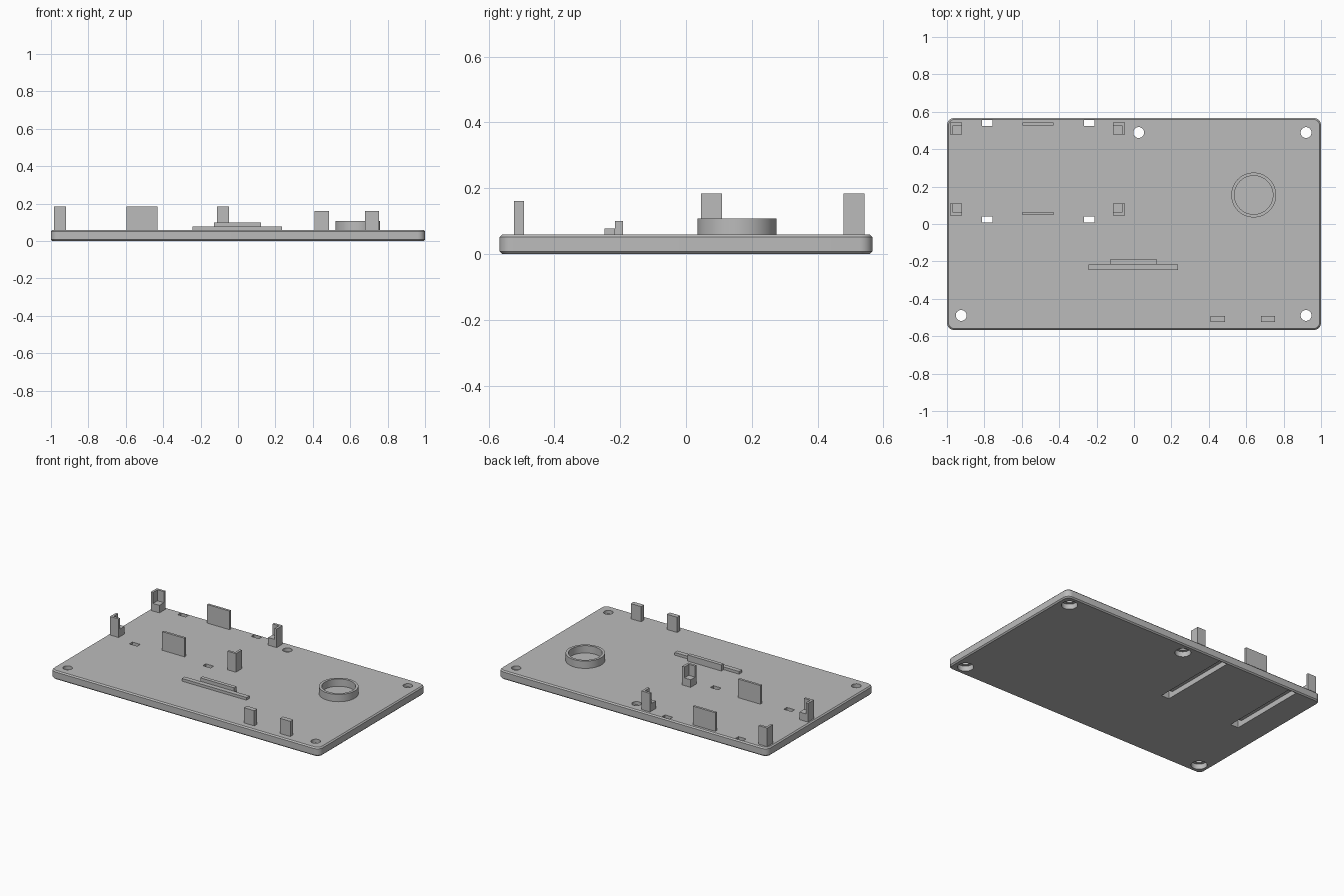
import bpy
import bmesh
import math

cube = bpy.data.objects.get("Cube")
if cube:
    bpy.data.objects.remove(cube, do_unlink=True)

grey = bpy.data.materials.new("matte_grey")
grey.use_nodes = True
colour = (0.5, 0.5, 0.5, 1)
grey.diffuse_color = colour
grey.node_tree.nodes["Principled BSDF"].inputs["Base Color"].default_value = colour

TOP = 0.059      # upper face of the plate
SINK = 0.035     # depth of recesses in the underside


def finish(name, bm):
    bmesh.ops.recalc_face_normals(bm, faces=bm.faces)
    mesh = bpy.data.meshes.new(name)
    bm.to_mesh(mesh)
    bm.free()
    mesh.materials.append(grey)
    obj = bpy.data.objects.new(name, mesh)
    bpy.context.collection.objects.link(obj)
    return obj


def prism(name, points, z0, z1):
    """Extrude a flat outline from z0 to z1."""
    bm = bmesh.new()
    face = bm.faces.new([bm.verts.new((x, y, z0)) for x, y in points])
    new = bmesh.ops.extrude_face_region(bm, geom=[face])["geom"]
    verts = [v for v in new if isinstance(v, bmesh.types.BMVert)]
    bmesh.ops.translate(bm, verts=verts, vec=(0, 0, z1 - z0))
    return finish(name, bm)


def box(name, x0, x1, y0, y1, z0, z1):
    return prism(name, [(x0, y0), (x1, y0), (x1, y1), (x0, y1)], z0, z1)


def circle(x, y, r, n=48):
    angles = [2 * math.pi * i / n for i in range(n)]
    return [(x + r * math.cos(a), y + r * math.sin(a)) for a in angles]


def cut(target, cutter):
    cutter.hide_render = True
    mod = target.modifiers.new("cut", "BOOLEAN")
    mod.operation = "DIFFERENCE"
    mod.solver = "EXACT"
    mod.object = cutter
    bpy.context.view_layer.objects.active = target
    bpy.ops.object.modifier_apply(modifier=mod.name)
    bpy.data.objects.remove(cutter, do_unlink=True)


def smooth(obj):
    bpy.ops.object.select_all(action="DESELECT")
    obj.select_set(True)
    bpy.context.view_layer.objects.active = obj
    bpy.ops.object.shade_smooth_by_angle(angle=math.radians(30))


# Plate with rounded corners and chamfered rims
def rounded_outline(hx, hy, r, steps=8):
    points = []
    for i, (sx, sy) in enumerate([(1, 1), (-1, 1), (-1, -1), (1, -1)]):
        for k in range(steps + 1):
            a = (i + k / steps) * math.pi / 2
            points.append((sx * (hx - r) + r * math.cos(a),
                           sy * (hy - r) + r * math.sin(a)))
    return points


plate = prism("base_plate", rounded_outline(1, 0.567, 0.04), 0, TOP)
bevel = plate.modifiers.new("rim", "BEVEL")
bevel.width = 0.008
bevel.segments = 1
bevel.limit_method = "ANGLE"
bevel.angle_limit = math.radians(60)
bpy.context.view_layer.objects.active = plate
bpy.ops.object.modifier_apply(modifier=bevel.name)

# Screw holes, wider on the underside
for x, y in [(0.025, 0.489), (0.92, 0.489), (0.92, -0.489), (-0.924, -0.489)]:
    cut(plate, prism("hole_cutter", circle(x, y, 0.029), -0.1, 0.2))
    cut(plate, prism("sink_cutter", circle(x, y, 0.049), -0.1, SINK))

# Strap channels: a groove below joining two through slots
for x in (-0.785, -0.239):
    x0, x1 = x - 0.029, x + 0.029
    cut(plate, box("groove_cutter", x0, x1, 0.009, 0.555, -0.1, SINK))
    for y in (0.009, 0.523):
        cut(plate, box("slot_cutter", x0, x1, y, y + 0.032, -0.1, 0.2))
smooth(plate)

# Round collar
collar = prism("round_collar", circle(0.64, 0.155, 0.12, 64), TOP - 0.002, 0.108)
cut(collar, prism("collar_cutter", circle(0.64, 0.155, 0.103, 64), TOP - 0.02, 0.2))
smooth(collar)

# Corner posts: an L-shaped wall around a low shelf
CX, CY = -0.5155, 0.294      # centre of the post group
HX, HY = 0.4675, 0.248       # half size to the outer walls
SIZE, WALL, HIGH = 0.063, 0.016, 0.184
for sx, side in ((-1, "right"), (1, "left")):
    for sy, end in ((-1, "front"), (1, "back")):
        def place(u, v):
            return CX + sx * (HX - u), CY + sy * (HY - v)
        wall = [(0, 0), (SIZE, 0), (SIZE, WALL), (WALL, WALL), (WALL, SIZE), (0, SIZE)]
        shelf = [(WALL, WALL), (SIZE, WALL), (SIZE, SIZE), (WALL, SIZE)]
        prism(f"{end}_{side}_post_wall", [place(*p) for p in wall], TOP - 0.002, HIGH)
        prism(f"{end}_{side}_post_shelf", [place(*p) for p in shelf], TOP - 0.002, 0.11)

# Side panels between the posts
for name, y in (("front_panel", 0.048), ("back_panel", 0.526)):
    box(name, -0.597, -0.431, y, y + WALL, TOP - 0.002, HIGH)

# Tabs near the front edge
for name, x in (("right_tab", 0.41), ("left_tab", 0.678)):
    box(name, x, x + 0.077, -0.523, -0.492, TOP - 0.002, 0.161)

# Stepped rail in the middle
box("long_rail", -0.244, 0.236, -0.247, -0.216, TOP - 0.002, 0.077)
box("short_rail", -0.129, 0.123, -0.216, -0.191, TOP - 0.002, 0.1)
